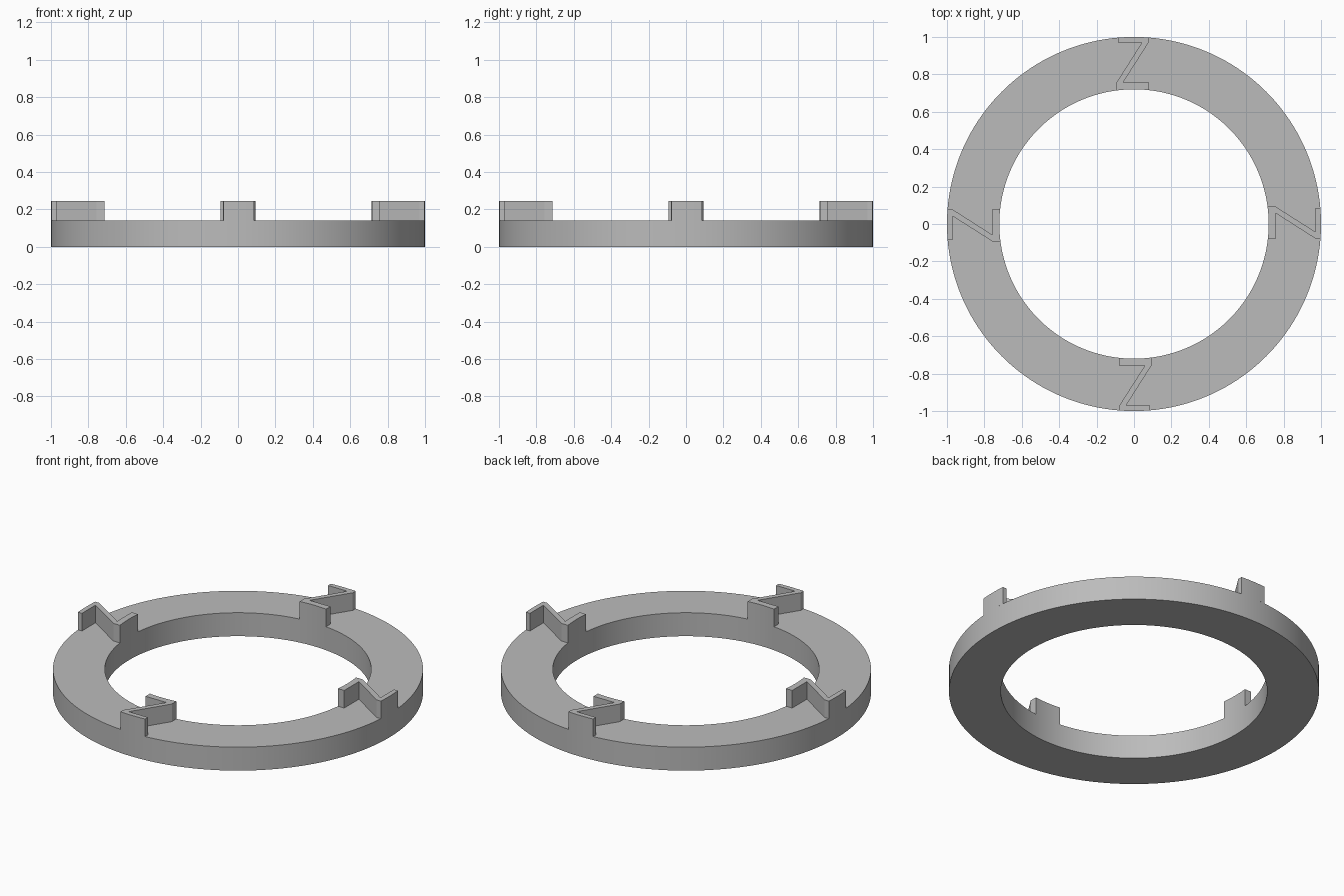
import bpy, bmesh, math
from mathutils import Matrix

if "Cube" in bpy.data.objects:
    bpy.data.objects.remove(bpy.data.objects["Cube"], do_unlink=True)

R_OUT, R_IN = 1.0, 0.72
BASE_H, TOP_H = 0.14, 0.245
SEGMENTS = 160

grey = bpy.data.materials.new("plain grey")
grey.use_nodes = True
GREY = (0.5, 0.5, 0.5, 1)
grey.diffuse_color = GREY
grey.node_tree.nodes["Principled BSDF"].inputs["Base Color"].default_value = GREY


def finish(bm, name):
    """Turn a bmesh into a named, sharp-edged smooth object."""
    bmesh.ops.recalc_face_normals(bm, faces=bm.faces)
    mesh = bpy.data.meshes.new(name)
    bm.to_mesh(mesh)
    bm.free()
    mesh.materials.append(grey)
    obj = bpy.data.objects.new(name, mesh)
    bpy.context.collection.objects.link(obj)
    bpy.ops.object.select_all(action='DESELECT')
    obj.select_set(True)
    bpy.context.view_layer.objects.active = obj
    bpy.ops.object.shade_smooth_by_angle(angle=math.radians(30))
    return obj


def arc(radius, x0, x1, steps=6):
    """Points along a ring edge between two x positions."""
    xs = [x0 + (x1 - x0) * i / steps for i in range(steps + 1)]
    return [(x, math.sqrt(radius ** 2 - x * x)) for x in xs]


# Flat ring: rectangular section spun about z
bm = bmesh.new()
section = [(R_IN, 0), (R_OUT, 0), (R_OUT, BASE_H), (R_IN, BASE_H)]
verts = [bm.verts.new((r, 0, z)) for r, z in section]
edges = [bm.edges.new((verts[i], verts[(i + 1) % 4])) for i in range(4)]
bmesh.ops.spin(bm, geom=verts + edges, cent=(0, 0, 0), axis=(0, 0, 1),
               angle=math.tau, steps=SEGMENTS, use_merge=True)
bmesh.ops.remove_doubles(bm, verts=bm.verts, dist=1e-4)
finish(bm, "base_ring")

# Zigzag tabs: two bars flush with the ring walls, joined by a diagonal
outline = (arc(R_OUT, -0.085, 0.078) + [(0.078, 0.97), (-0.058, 0.757), (0.08, 0.757)]
           + arc(R_IN, 0.08, -0.093) + [(-0.093, 0.757), (0.042, 0.97), (-0.085, 0.97)])

for i, side in enumerate(("back", "left", "front", "right")):
    bm = bmesh.new()
    face = bm.faces.new([bm.verts.new((x, y, BASE_H)) for x, y in outline])
    grown = bmesh.ops.extrude_face_region(bm, geom=[face], use_keep_orig=True)
    top = [g for g in grown["geom"] if isinstance(g, bmesh.types.BMVert)]
    bmesh.ops.translate(bm, verts=top, vec=(0, 0, TOP_H - BASE_H))
    bmesh.ops.rotate(bm, verts=bm.verts, cent=(0, 0, 0),
                     matrix=Matrix.Rotation(-i * math.pi / 2, 3, 'Z'))
    finish(bm, side + "_zigzag_tab")
